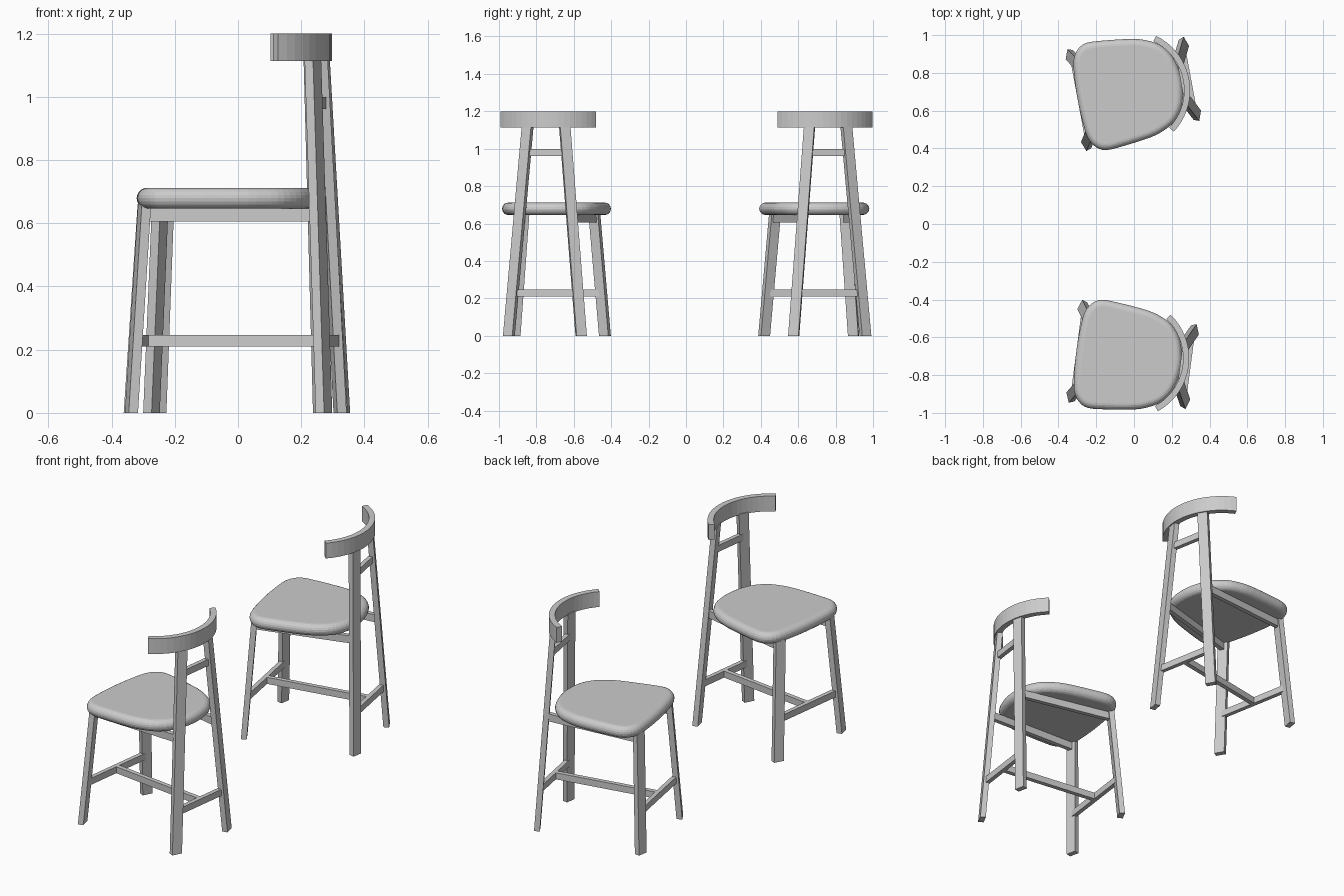
import bpy, bmesh, math
from mathutils import Matrix, Vector

cube = bpy.data.objects.get("Cube")
if cube:
    bpy.data.objects.remove(cube, do_unlink=True)

grey = bpy.data.materials.new("plain grey")
grey.use_nodes = True
grey.diffuse_color = (0.6, 0.6, 0.6, 1)
grey.node_tree.nodes["Principled BSDF"].inputs["Base Color"].default_value = (0.6, 0.6, 0.6, 1)


def loft(name, rings, place):
    """Skin a stack of equal closed rings and cap both ends."""
    bm = bmesh.new()
    loops = [[bm.verts.new(p) for p in ring] for ring in rings]
    n = len(loops[0])
    for a, b in zip(loops, loops[1:]):
        for i in range(n):
            j = (i + 1) % n
            bm.faces.new((a[i], a[j], b[j], b[i]))
    bm.faces.new(loops[0][::-1])
    bm.faces.new(loops[-1])
    bmesh.ops.recalc_face_normals(bm, faces=bm.faces)
    mesh = bpy.data.meshes.new(name)
    bm.to_mesh(mesh)
    bm.free()
    mesh.materials.append(grey)
    obj = bpy.data.objects.new(name, mesh)
    obj.matrix_world = place
    bpy.context.collection.objects.link(obj)
    return obj


def bar(name, start, end, width, height, place):
    """Straight horizontal rail with an upright rectangular section."""
    start, end = Vector(start), Vector(end)
    side = (end - start).cross(Vector((0, 0, 1))).normalized() * width / 2
    up = Vector((0, 0, height / 2))
    section = (side + up, up - side, -side - up, side - up)
    loft(name, [[p + s for s in section] for p in (start, end)], place)


def leg(name, foot, top, turn, place):
    """Splayed flat leg, its broad face turned outwards, cut level at the ends."""
    spin = Matrix.Rotation(turn, 3, 'Z')
    section = [spin @ Vector((x * 0.015, y * 0.028, 0))
               for x, y in ((1, 1), (-1, 1), (-1, -1), (1, -1))]
    loft(name, [[Vector(p) + s for s in section] for p in (foot, top)], place)


def on_leg(ends, z, side):
    """Point on a leg's centre line at height z."""
    foot, top = (Vector(e) for e in ends)
    p = foot.lerp(top, z / top.z)
    return Vector((p.x, p.y * side, z))


def spline(points, steps):
    """Closed smooth curve through the points."""
    out, n = [], len(points)
    for i in range(n):
        a, b, c, d = (Vector(points[(i + k) % n]) for k in (-1, 0, 1, 2))
        for s in range(steps):
            t = s / steps
            out.append(0.5 * (2 * b + (c - a) * t + (2 * a - 5 * b + 4 * c - d) * t ** 2
                              + (3 * b - a - 3 * c + d) * t ** 3))
    return out


def seat(name, place):
    half = [(-.300, .10), (-.288, .205), (-.255, .262), (-.205, .288), (-.12, .285),
            (.04, .265), (.12, .24), (.18, .205), (.227, .145), (.25, .075)]
    outline = spline([(-.303, 0)] + half + [(.258, 0)]
                     + [(x, -y) for x, y in reversed(half)], 3)
    n = len(outline)
    normals = []
    for i in range(n):
        t = (outline[(i + 1) % n] - outline[i - 1]).normalized()
        normals.append(Vector((-t.y, t.x)))
    rings, r = [], 0.033
    for k in range(11):
        a = math.pi * (k / 10 - 0.5)
        inset = r * (1 - math.cos(a))
        ring = [p - m * inset for p, m in zip(outline, normals)]
        rings.append([(p.x, p.y, 0.679 + r * math.sin(a)) for p in ring])
    loft(name, rings, place)


def backrest(name, place):
    rings, spread = [], math.radians(53.7)
    for k in range(19):
        a = spread * (k / 9 - 1)
        rings.append([(-0.023 + r * math.cos(a), r * math.sin(a), z)
                      for r, z in ((.32, 1.113), (.32, 1.2), (.288, 1.2), (.288, 1.113))])
    loft(name, rings, place)


FRONT = ((-.303, .243, 0), (-.268, .19, .66))
BACK = ((.305, .195, 0), (.257, .10, 1.12))
TURN = math.radians(20)


def chair(tag, x, y, degrees):
    place = Matrix.Translation((x, y, 0)) @ Matrix.Rotation(math.radians(degrees), 4, 'Z')
    seat(tag + "_seat", place)
    backrest(tag + "_backrest", place)
    # Legs and the rails under the seat
    for side, word in ((1, "left"), (-1, "right")):
        for ends, where, turn in ((FRONT, "front", -TURN), (BACK, "back", TURN)):
            foot, top = (on_leg(ends, e[2], side) for e in ends)
            leg(f"{tag}_{where}_leg_{word}", foot, top, turn * side, place)
        bar(f"{tag}_seat_rail_{word}", on_leg(FRONT, .626, side),
            on_leg(BACK, .626, side), .025, .042, place)
    # Cross rails between the legs, joined by a long centre stretcher
    for ends, z, word in ((FRONT, .228, "front_stretcher"), (BACK, .228, "back_stretcher"),
                          (BACK, .98, "back_rail")):
        bar(f"{tag}_{word}", on_leg(ends, z, -1), on_leg(ends, z, 1), .024, .037, place)
    bar(tag + "_centre_stretcher", on_leg(FRONT, .228, 0), on_leg(BACK, .228, 0),
        .025, .037, place)


chair("far_chair", 0.0, 0.712, 10.5)
chair("near_chair", -0.005, -0.714, -7.5)
